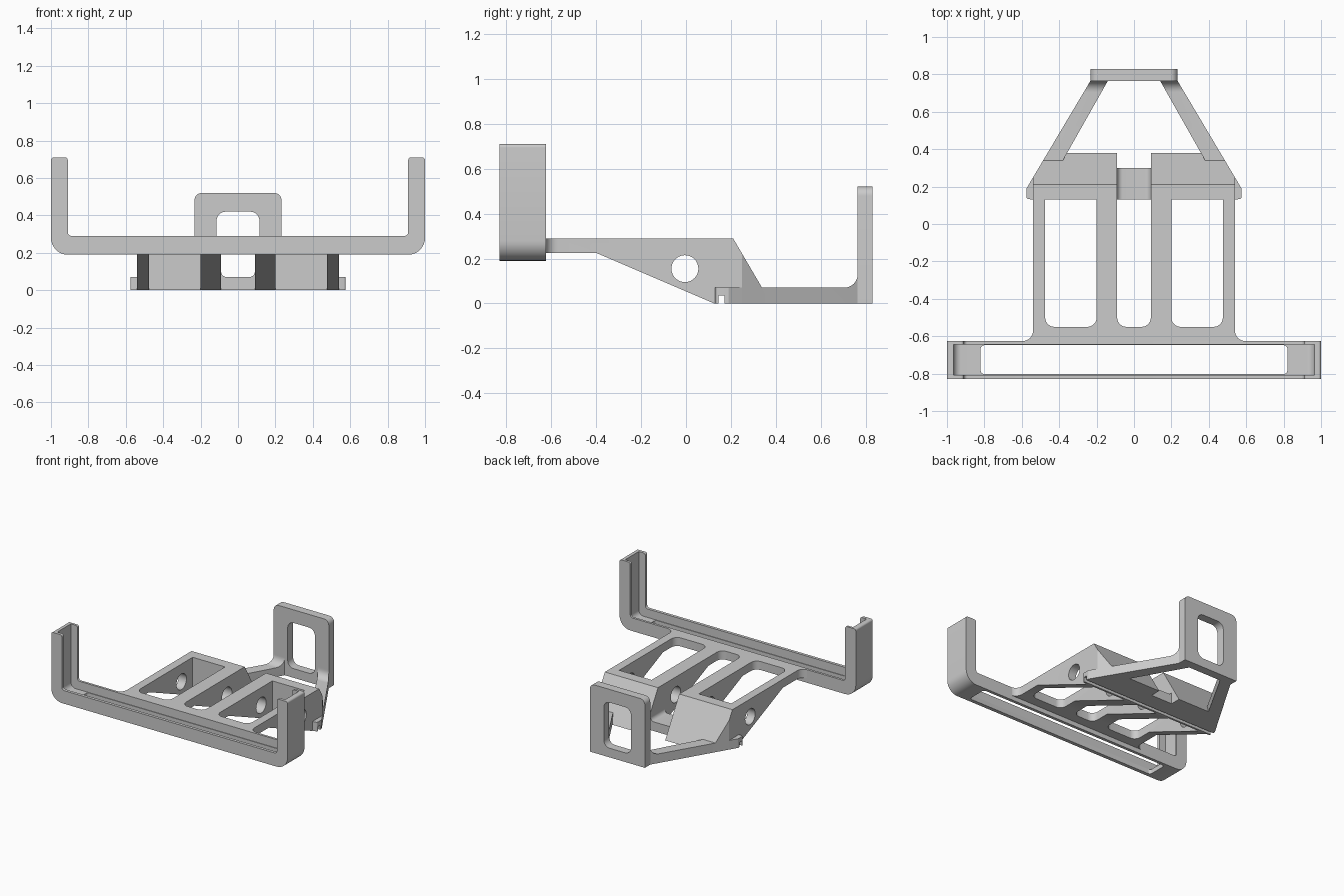
import bpy, bmesh, math
from mathutils import Vector

cube = bpy.data.objects.get("Cube")
if cube:
    bpy.data.objects.remove(cube, do_unlink=True)

grey = bpy.data.materials.new("light grey")
grey.use_nodes = True
tone = (0.6, 0.6, 0.6, 1)
grey.diffuse_color = tone
grey.node_tree.nodes["Principled BSDF"].inputs["Base Color"].default_value = tone


def outline(points, steps=8):
    """Round every corner that carries a radius as third value."""
    result = []
    for i, point in enumerate(points):
        p = Vector(point[:2])
        if len(point) < 3:
            result.append(p)
            continue
        a = (Vector(points[i - 1][:2]) - p).normalized()
        b = (Vector(points[(i + 1) % len(points)][:2]) - p).normalized()
        half, r = a.angle(b) / 2, point[2]
        centre = p + (a + b).normalized() * r / math.sin(half)
        start = (p + a * r / math.tan(half) - centre).normalized()
        end = (p + b * r / math.tan(half) - centre).normalized()
        for k in range(steps + 1):
            result.append(centre + start.slerp(end, k / steps).normalized() * r)
    return result


def prism(name, axis, points, low, high):
    """Extrude a profile along one axis."""
    place = {"x": lambda p, d: (d, p[0], p[1]),
             "y": lambda p, d: (p[0], d, p[1]),
             "z": lambda p, d: (p[0], p[1], d)}[axis]
    bm = bmesh.new()
    shape = outline(points)
    ends = [[bm.verts.new(place(p, d)) for p in shape] for d in (low, high)]
    for loop in ends:
        bm.faces.new(loop)
    for i in range(len(shape)):
        bm.faces.new((ends[0][i - 1], ends[0][i], ends[1][i], ends[1][i - 1]))
    bmesh.ops.recalc_face_normals(bm, faces=bm.faces)
    mesh = bpy.data.meshes.new(name)
    bm.to_mesh(mesh)
    bm.free()
    mesh.materials.append(grey)
    obj = bpy.data.objects.new(name, mesh)
    bpy.context.collection.objects.link(obj)
    return obj


def rect(x0, x1, y0, y1, r=None):
    corners = [(x0, y0), (x1, y0), (x1, y1), (x0, y1)]
    return [c + (r,) for c in corners] if r else corners


def mirrored(half):
    """Close a right-hand half outline with its mirror image."""
    return half + [(-p[0], *p[1:]) for p in reversed(half)]


def combine(obj, cutter, operation="DIFFERENCE"):
    cutter.hide_render = True
    mod = obj.modifiers.new("shape", "BOOLEAN")
    mod.operation, mod.object, mod.solver = operation, cutter, "EXACT"
    bpy.context.view_layer.objects.active = obj
    bpy.ops.object.modifier_apply(modifier=mod.name)
    bpy.data.objects.remove(cutter, do_unlink=True)


def finish(obj):
    bpy.ops.object.select_all(action="DESELECT")
    obj.select_set(True)
    bpy.context.view_layer.objects.active = obj
    bpy.ops.object.shade_smooth_by_angle(angle=math.radians(30))


# Cradle: U-shaped rail with an inner channel and an open floor
cradle = prism("cradle", "y", mirrored([
    (1, 0.19, 0.09), (1, 0.71, 0.015), (0.91, 0.71, 0.015), (0.91, 0.29, 0.02)]),
    -0.83, -0.625)
combine(cradle, prism("channel", "y", mirrored([(0.965, 0.225, 0.04), (0.965, 0.9)]),
                      -0.807, -0.643))
combine(cradle, prism("floor_opening", "z", rect(-0.82, 0.82, -0.802, -0.648, 0.02), 0, 0.6))

# Body: wedge profile trimmed to its plan outline
body = prism("body", "x", [(-0.635, 0.225), (-0.4, 0.225), (0.125, 0), (0.38, 0),
                           (0.21, 0.29), (-0.635, 0.29)], -0.8, 0.8)
combine(body, prism("plan", "z", mirrored([
    (0.6, -0.7), (0.6, -0.626), (0.54, -0.626, 0.055), (0.54, 0.249), (0.4, 0.484)]),
    -0.1, 0.5), "INTERSECT")

# Pockets between the four ribs
for x0, x1 in ((-0.475, -0.2), (-0.09, 0.09), (0.2, 0.475)):
    combine(body, prism("pocket", "z", [(x0, -0.55, 0.05), (x1, -0.55, 0.05),
                                        (x1, 0.13), (x0, 0.13)], -0.1, 0.5))

# Centre passage with a short floor, cross bore and underside groove
combine(body, prism("passage", "y", mirrored([(0.09, 0.07, 0.03), (0.09, 0.5)]), 0.1, 0.5))
combine(body, prism("passage_end", "z", rect(-0.09, 0.09, 0.3, 0.5), -0.1, 0.5))
bore = [(-0.005 + 0.06 * math.cos(math.tau * k / 40),
         0.155 + 0.06 * math.sin(math.tau * k / 40)) for k in range(40)]
combine(body, prism("bore", "x", bore, -0.9, 0.9))
combine(body, prism("groove", "x", rect(0.145, 0.172, -0.05, 0.035), -0.9, 0.9))

# Slanted arms with side lugs, blended up into the back plate
parts = [cradle, body]
for side, name in ((1, "left_arm"), (-1, "right_arm")):
    plan = [(0.5, 0.13), (0.54, 0.13), (0.575, 0.135, 0.01), (0.575, 0.19, 0.015),
            (0.23, 0.77), (0.23, 0.79), (0.13, 0.79), (0.14, 0.765), (0.4, 0.305)]
    arm = prism(name, "z", [(side * p[0], *p[1:]) for p in plan], -0.1, 0.3)
    combine(arm, prism("arm_side", "x", [
        (0.1, 0), (0.8, 0), (0.8, 0.14), (0.765, 0.14), (0.765, 0.07, 0.06), (0.1, 0.07)],
        -0.8, 0.8), "INTERSECT")
    combine(arm, prism("groove", "x", rect(0.145, 0.172, -0.05, 0.035), -0.9, 0.9))
    parts.append(arm)

# Back plate with a rounded window
plate = prism("back_plate", "y", mirrored([(0.233, 0), (0.233, 0.52, 0.04)]), 0.765, 0.83)
combine(plate, prism("window", "y", rect(-0.115, 0.115, 0.07, 0.42, 0.05), 0.7, 0.9))
parts.append(plate)

for part in parts:
    finish(part)
